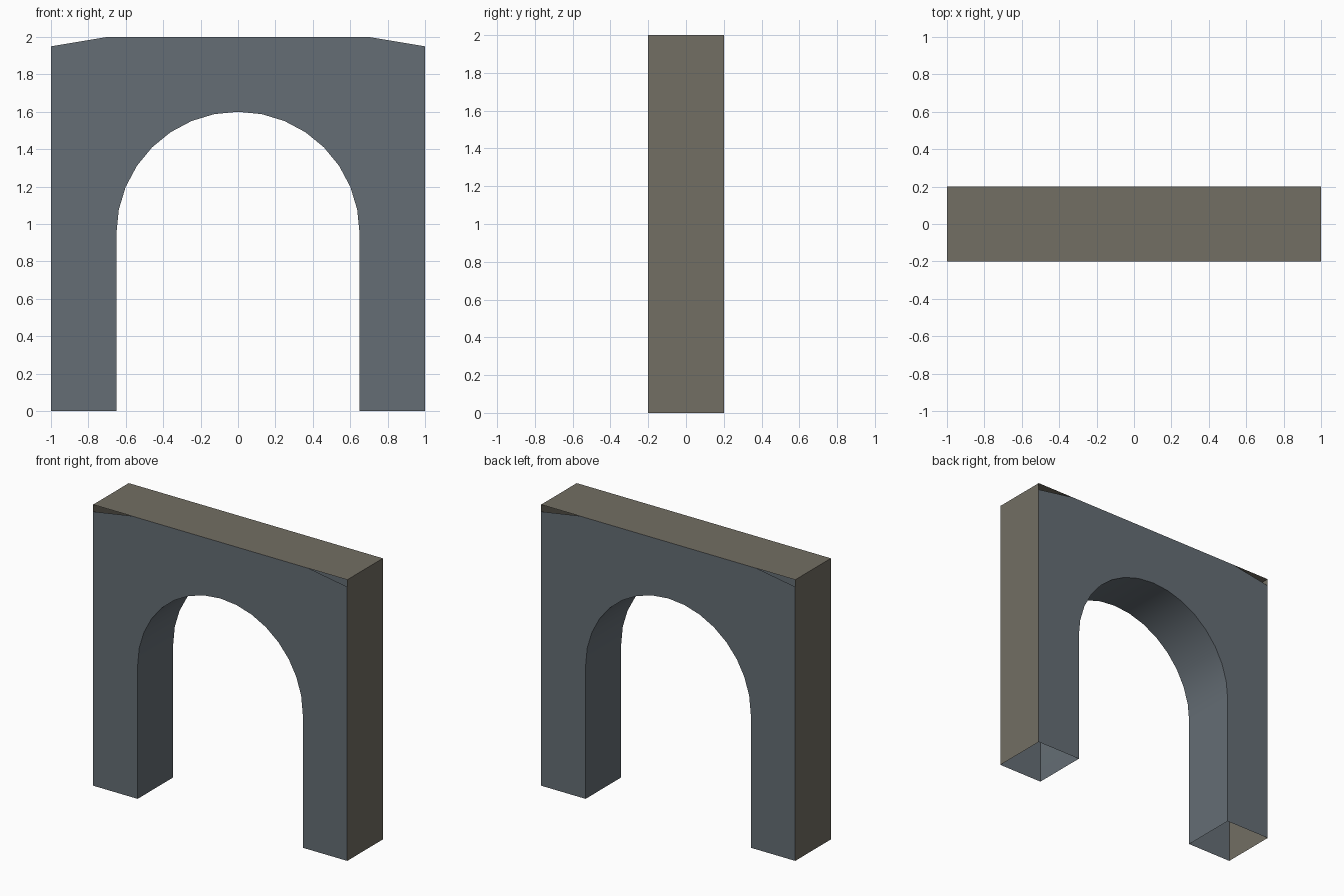
import bpy
import math

if "Cube" in bpy.data.objects:
    bpy.data.objects.remove(bpy.data.objects["Cube"])

HALF_DEPTH = 0.2
HALF_WIDTH = 1.0
HEIGHT = 2.0
RADIUS = 0.65
SPRING = 0.95
SEGMENTS = 16


def material(name, color):
    mat = bpy.data.materials.new(name)
    mat.diffuse_color = (*color, 1.0)
    mat.use_nodes = True
    mat.node_tree.nodes["Principled BSDF"].inputs["Base Color"].default_value = mat.diffuse_color
    return mat


slate = material("slate_blue", (0.130, 0.155, 0.178))
stone = material("warm_stone", (0.170, 0.156, 0.125))


def add_mesh(name, verts, faces, mat, smooth=False):
    mesh = bpy.data.meshes.new(name)
    mesh.from_pydata(verts, [], faces)
    mesh.materials.append(mat)
    for poly in mesh.polygons:
        poly.use_smooth = smooth
    obj = bpy.data.objects.new(name, mesh)
    bpy.context.collection.objects.link(obj)
    return obj


def panel(name, profile, y):
    # flat wall sheet, facing away from the centre
    order = list(range(len(profile)))
    if y > 0:
        order.reverse()
    return add_mesh(name, [(x, y, z) for x, z in profile], [order], slate)


def strip(name, profile, mat, smooth=False):
    # sheet swept through the wall depth along an open profile
    verts = [(x, y, z) for x, z in profile for y in (-HALF_DEPTH, HALF_DEPTH)]
    faces = [(2 * i, 2 * i + 1, 2 * i + 3, 2 * i + 2)
             for i in range(len(profile) - 1)]
    return add_mesh(name, verts, faces, mat, smooth)


# Doorway outline, left foot over the arch to right foot
opening = [(-RADIUS, 0.0)]
for i in range(SEGMENTS + 1):
    a = math.pi * (1 - i / SEGMENTS)
    opening.append((RADIUS * math.cos(a), SPRING + RADIUS * math.sin(a)))
opening.append((RADIUS, 0.0))

# Front and back sheets with small clipped top corners
wall = [(-HALF_WIDTH, 0.0)] + opening + [
    (HALF_WIDTH, 0.0), (HALF_WIDTH, 1.95), (0.7, HEIGHT),
    (-0.7, HEIGHT), (-HALF_WIDTH, 1.95)]
panel("front_wall", wall, -HALF_DEPTH)
panel("back_wall", wall, HALF_DEPTH)

# Curved inside of the arch
strip("arch_lining", opening, slate, smooth=True)

# Outer sides and top, open at the bottom
strip("outer_casing", [(HALF_WIDTH, 0.0), (HALF_WIDTH, HEIGHT),
                       (-HALF_WIDTH, HEIGHT), (-HALF_WIDTH, 0.0)], stone)
